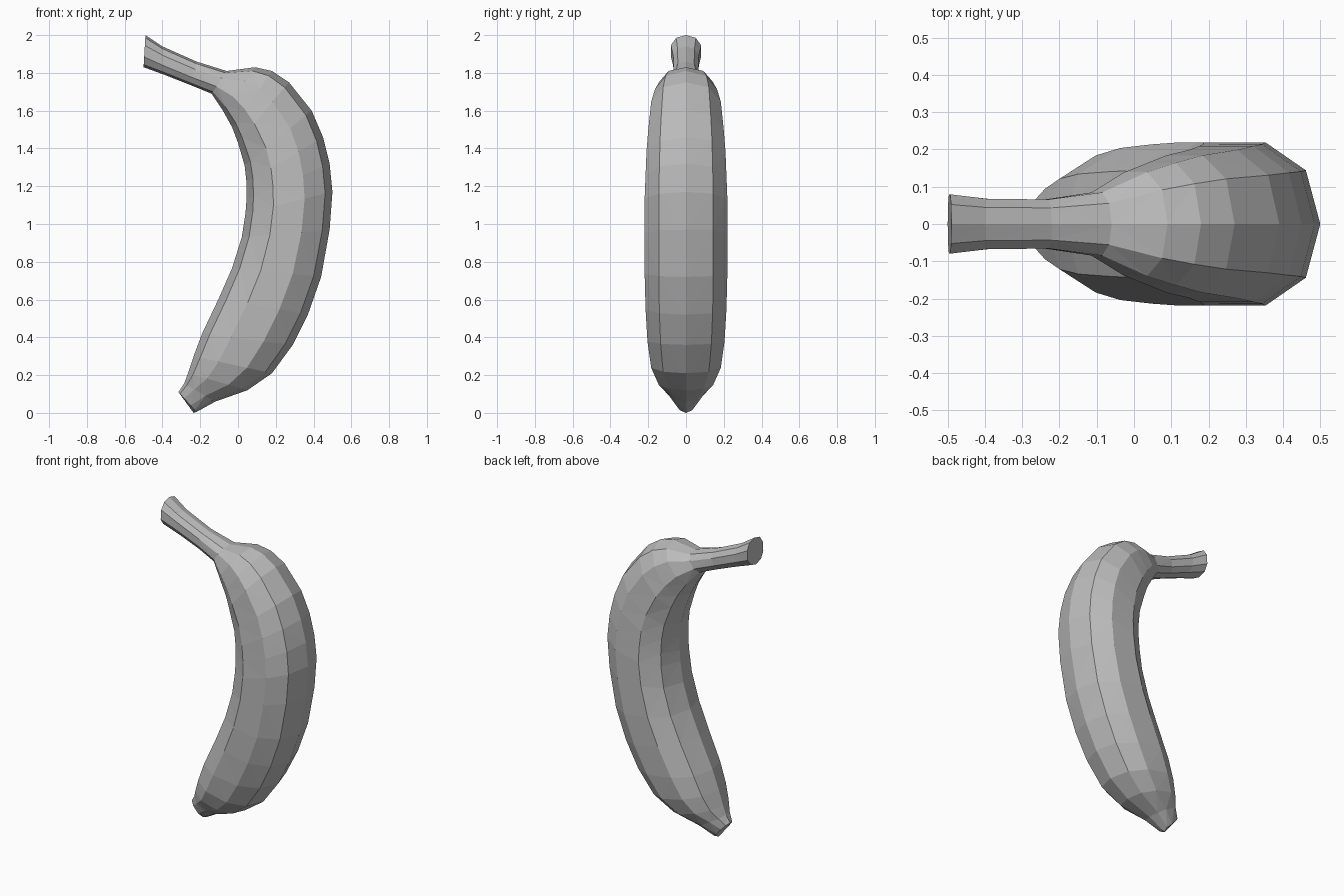
import bpy, bmesh, math

cube = bpy.data.objects.get("Cube")
if cube:
    bpy.data.objects.remove(cube, do_unlink=True)

grey = bpy.data.materials.new("plain grey")
grey.use_nodes = True
grey.diffuse_color = (0.5, 0.5, 0.5, 1)
grey.node_tree.nodes["Principled BSDF"].inputs["Base Color"].default_value = (0.5, 0.5, 0.5, 1)

SIDES = 10

# Cross-sections from stem to tip: outer x, outer z, inner x, inner z, half width
SECTIONS = [
    (-.49, 2.0, -.50, 1.83, .08),
    (-.40, 1.94, -.39, 1.79, .068),
    (-.22, 1.86, -.25, 1.735, .066),
    (-.06, 1.81, -.14, 1.69, .085),
    (.09, 1.83, -.08, 1.60, .14),
    (.18, 1.81, -.03, 1.51, .165),
    (.27, 1.75, .0, 1.43, .185),
    (.39, 1.60, .035, 1.31, .20),
    (.45, 1.46, .045, 1.22, .21),
    (.485, 1.32, .045, 1.13, .215),
    (.50, 1.17, .04, 1.06, .22),
    (.485, .97, .02, .93, .22),
    (.44, .72, -.03, .77, .22),
    (.37, .52, -.10, .61, .215),
    (.29, .36, -.19, .42, .205),
    (.18, .21, -.235, .30, .185),
    (.05, .12, -.265, .21, .145),
    (-.12, .06, -.285, .155, .09),
    (-.22, .005, -.315, .11, .05),
]


def soften(v):
    """Push a circle coordinate outward for a slightly boxy section."""
    return math.copysign(abs(v) ** 0.87, v)


def add_ring(bm, section):
    ox, oz, ix, iz, width = section
    ring = []
    for k in range(SIDES):
        a = math.tau * k / SIDES
        t = soften(math.cos(a)) / 2
        ring.append(bm.verts.new(((ox + ix) / 2 + t * (ox - ix),
                                  1.04 * width * soften(math.sin(a)),
                                  (oz + iz) / 2 + t * (oz - iz))))
    return ring


# Curved fruit body and stem, lofted as one skin
bm = bmesh.new()
rings = [add_ring(bm, s) for s in SECTIONS]
for n, (a, b) in enumerate(zip(rings, rings[1:])):
    for k in range(SIDES):
        j = (k + 1) % SIDES
        bm.faces.new((a[k], a[j], b[j], b[k]))

# Cut stem end and a blunt tip
bm.faces.new(rings[0])
tip = bm.verts.new((-.235, 0, 0))
for k in range(SIDES):
    bm.faces.new((rings[-1][k], rings[-1][(k + 1) % SIDES], tip))

bmesh.ops.recalc_face_normals(bm, faces=bm.faces[:])
bmesh.ops.triangulate(bm, faces=[f for f in bm.faces if len(f.verts) == 4],
                      quad_method='SHORT_EDGE')
mesh = bpy.data.meshes.new("banana")
bm.to_mesh(mesh)
bm.free()
mesh.materials.append(grey)
bpy.context.scene.collection.objects.link(bpy.data.objects.new("banana", mesh))
